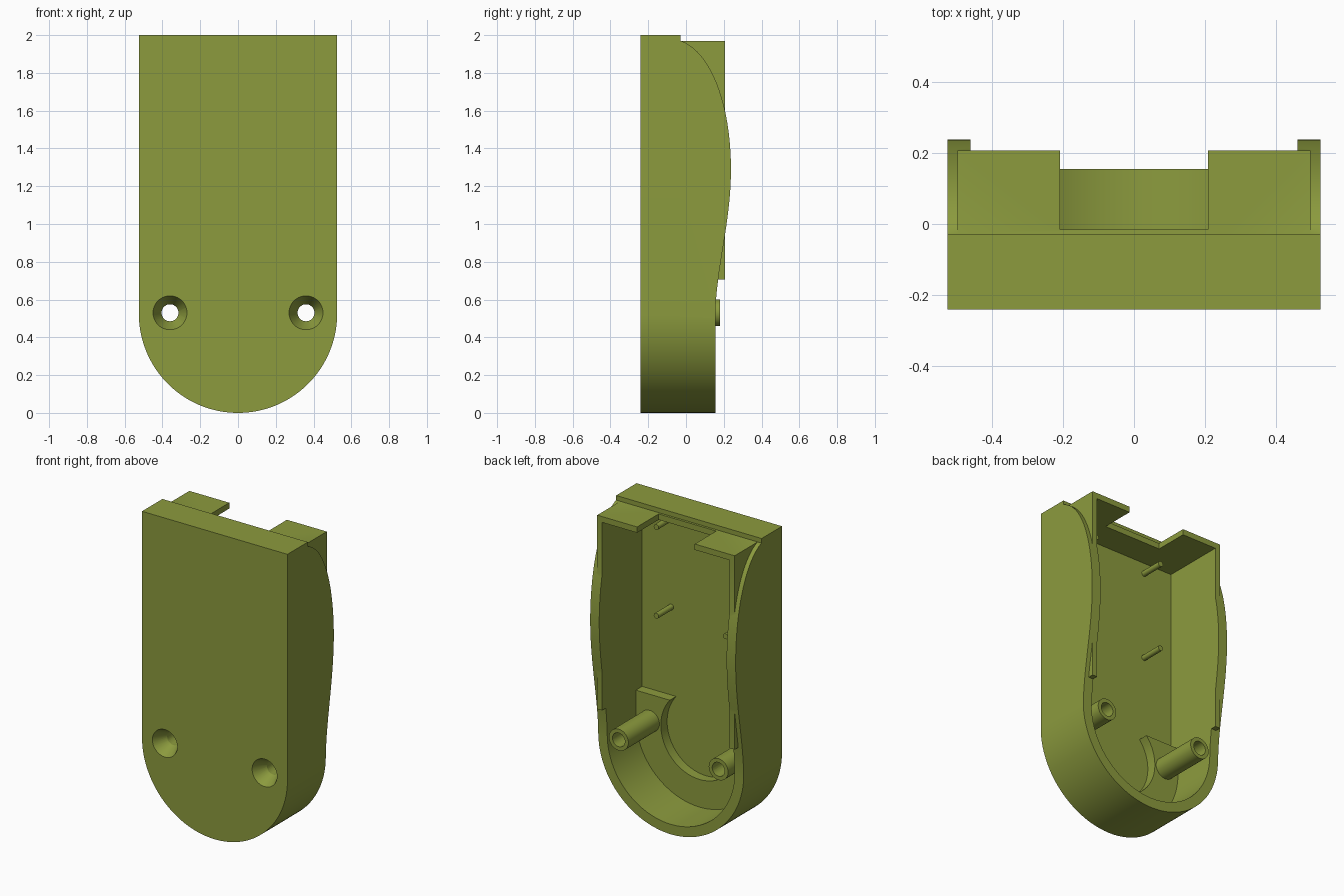
import bpy, bmesh, math
from mathutils import Vector
from mathutils.geometry import interpolate_bezier

if "Cube" in bpy.data.objects:
    bpy.data.objects.remove(bpy.data.objects["Cube"])

olive = bpy.data.materials.new("olive_green")
olive.diffuse_color = (0.262, 0.328, 0.048, 1)
olive.use_nodes = True
olive.node_tree.nodes["Principled BSDF"].inputs["Base Color"].default_value = olive.diffuse_color

FRONT, FLOOR, R = -0.24, -0.205, 0.525


def make(name, bm):
    bmesh.ops.recalc_face_normals(bm, faces=bm.faces)
    mesh = bpy.data.meshes.new(name)
    bm.to_mesh(mesh)
    bm.free()
    mesh.materials.append(olive)
    ob = bpy.data.objects.new(name, mesh)
    bpy.context.collection.objects.link(ob)
    return ob


def prism(name, outline, lo, hi, axis="y"):
    """Extrude an outline: (x, z) points along y, or (y, z) points along x."""
    bm = bmesh.new()
    place = (lambda p, d: (p[0], d, p[1])) if axis == "y" else (lambda p, d: (d, p[0], p[1]))
    a = [bm.verts.new(place(p, lo)) for p in outline]
    b = [bm.verts.new(place(p, hi)) for p in outline]
    bm.faces.new(a)
    bm.faces.new(b[::-1])
    for i in range(len(a)):
        j = (i + 1) % len(a)
        bm.faces.new((a[i], a[j], b[j], b[i]))
    return make(name, bm)


def box(name, x0, x1, y0, y1, z0, z1):
    return prism(name, [(x0, z0), (x1, z0), (x1, z1), (x0, z1)], y0, y1)


def rod(name, x, z, y0, y1, r0, r1=None, n=40):
    """Round rod or cone running along y."""
    bm = bmesh.new()
    r1 = r0 if r1 is None else r1
    rings = []
    for y, r in ((y0, r0), (y1, r1)):
        rings.append([bm.verts.new((x + r * math.cos(2 * math.pi * i / n), y,
                                    z + r * math.sin(2 * math.pi * i / n))) for i in range(n)])
    a, b = rings
    bm.faces.new(a)
    bm.faces.new(b[::-1])
    for i in range(n):
        j = (i + 1) % n
        bm.faces.new((a[i], a[j], b[j], b[i]))
    return make(name, bm)


def u_shape(r, top, n=64):
    """Straight sides with a half-round bottom."""
    arc = [(r * math.cos(math.pi + math.pi * i / n), R + r * math.sin(math.pi + math.pi * i / n))
           for i in range(n + 1)]
    return arc + [(r, top), (-r, top)]


def combine(target, other, operation):
    mod = target.modifiers.new(operation, "BOOLEAN")
    mod.operation = operation
    mod.solver = "EXACT"
    mod.object = other
    bpy.context.view_layer.update()
    deps = bpy.context.evaluated_depsgraph_get()
    mesh = bpy.data.meshes.new_from_object(target.evaluated_get(deps))
    target.modifiers.remove(mod)
    target.data = mesh
    bpy.data.objects.remove(other)


# Outer body: U outline trimmed by the wavy side profile
shell = prism("shell", u_shape(R, 2.0), FRONT, 0.4)
upper = interpolate_bezier(*[Vector((y, z, 0)) for y, z in
                             ((-0.026, 1.97), (0.15, 1.90), (0.238, 1.6), (0.238, 1.29))], 24)
lower = interpolate_bezier(*[Vector((y, z, 0)) for y, z in
                             ((0.238, 1.29), (0.238, 1.0), (0.155, 0.75), (0.155, 0.5))], 24)
profile = [(-0.5, -0.1), (-0.5, 2.1), (-0.03, 2.1), (-0.03, 1.97)]
profile += [(p.x, p.y) for p in upper + lower[1:]] + [(0.155, -0.1)]
combine(shell, prism("side_profile", profile, -1, 1, "x"), "INTERSECT")

# Raised inner box, hollow interior and the notch in its top wall
combine(shell, box("inner_box", -0.496, 0.496, -0.1, 0.207, 0.705, 1.97), "UNION")
combine(shell, prism("cavity", u_shape(0.46, 1.932), FLOOR, 0.5), "DIFFERENCE")
combine(shell, box("notch", -0.208, 0.208, -0.015, 0.5, 1.85, 2.1), "DIFFERENCE")

# Crescent pad around the rounded end
pad = prism("crescent_pad", u_shape(0.475, 0.705), FLOOR - 0.015, -0.14)
combine(pad, rod("pad_cut", 0, R, -0.5, 0.5, 0.28, n=64), "DIFFERENCE")
combine(shell, pad, "UNION")

# Screw posts with through holes and countersinks from the front
for s in (-1, 1):
    x, z = s * 0.36, 0.53
    combine(shell, rod("screw_post", x, z, -0.16, 0.18, 0.07), "UNION")
    combine(shell, rod("screw_hole", x, z, -0.5, 0.5, 0.045), "DIFFERENCE")
    combine(shell, rod("countersink", x, z, FRONT - 0.01, -0.15, 0.095, 0.044), "DIFFERENCE")

# Locating pins on the floor
pins = [rod("locating_pin", s * 0.25, z, FLOOR - 0.01, -0.05, 0.018, n=20)
        for s in (-1, 1) for z in (1.28, 1.86)]

# Smooth curved surfaces, keep the edges crisp
for ob in [shell] + pins:
    bpy.ops.object.select_all(action="DESELECT")
    ob.select_set(True)
    bpy.context.view_layer.objects.active = ob
    bpy.ops.object.shade_smooth_by_angle(angle=math.radians(25))
